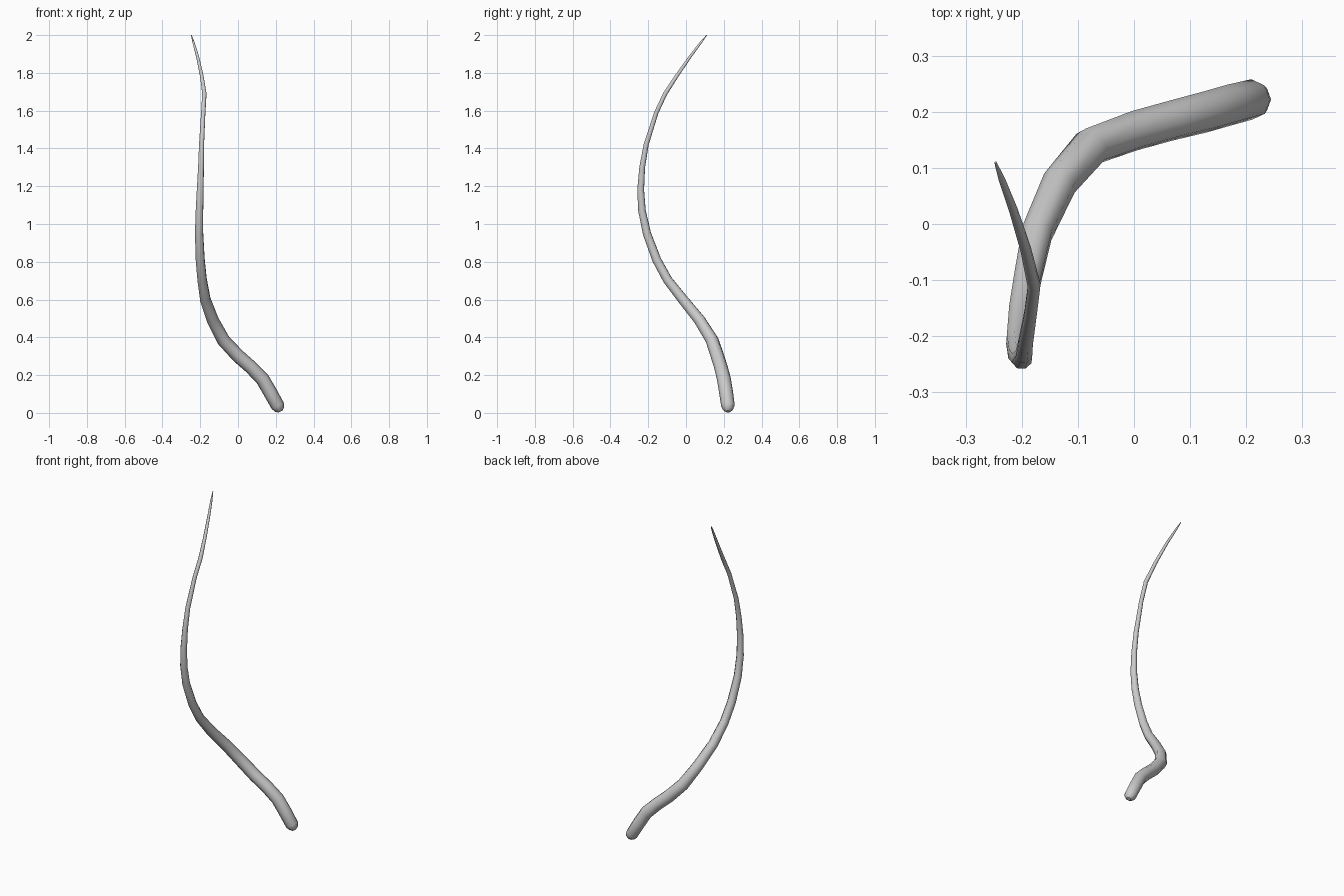
import bpy

# Centre line of the tapering strand: x, y, z, radius
PATH = [
    (0.225, 0.222, 0.007, 0.012), (0.220, 0.222, 0.018, 0.027),
    (0.210, 0.222, 0.038, 0.036), (0.170, 0.212, 0.110, 0.037),
    (0.128, 0.200, 0.182, 0.037), (0.065, 0.184, 0.245, 0.036),
    (0.000, 0.166, 0.302, 0.036), (-0.077, 0.138, 0.385, 0.035),
    (-0.133, 0.073, 0.490, 0.032), (-0.173, -0.016, 0.600, 0.029),
    (-0.190, -0.098, 0.705, 0.026), (-0.200, -0.155, 0.810, 0.025),
    (-0.206, -0.207, 0.950, 0.023), (-0.204, -0.233, 1.070, 0.021),
    (-0.200, -0.240, 1.180, 0.019), (-0.196, -0.232, 1.300, 0.016),
    (-0.193, -0.211, 1.420, 0.014), (-0.184, -0.157, 1.590, 0.012),
    (-0.178, -0.110, 1.690, 0.012), (-0.193, -0.045, 1.790, 0.010),
    (-0.215, 0.025, 1.890, 0.008), (-0.235, 0.078, 1.960, 0.006),
    (-0.247, 0.110, 2.000, 0.002),
]

# Eight-sided tube swept along the path, rounded at the base
curve = bpy.data.curves.new("strand", "CURVE")
curve.dimensions = "3D"
curve.twist_mode = "MINIMUM"
curve.bevel_depth = 1.0
curve.bevel_resolution = 2
curve.use_fill_caps = True
spline = curve.splines.new("POLY")
spline.points.add(len(PATH) - 1)
for point, (x, y, z, r) in zip(spline.points, PATH):
    point.co = (x, y, z, 1.0)
    point.radius = r

strand = bpy.data.objects.new("strand", curve)
bpy.context.collection.objects.link(strand)
bpy.context.view_layer.objects.active = strand
strand.select_set(True)
bpy.ops.object.convert(target="MESH")
bpy.ops.object.shade_smooth_by_angle(angle=0.9)
